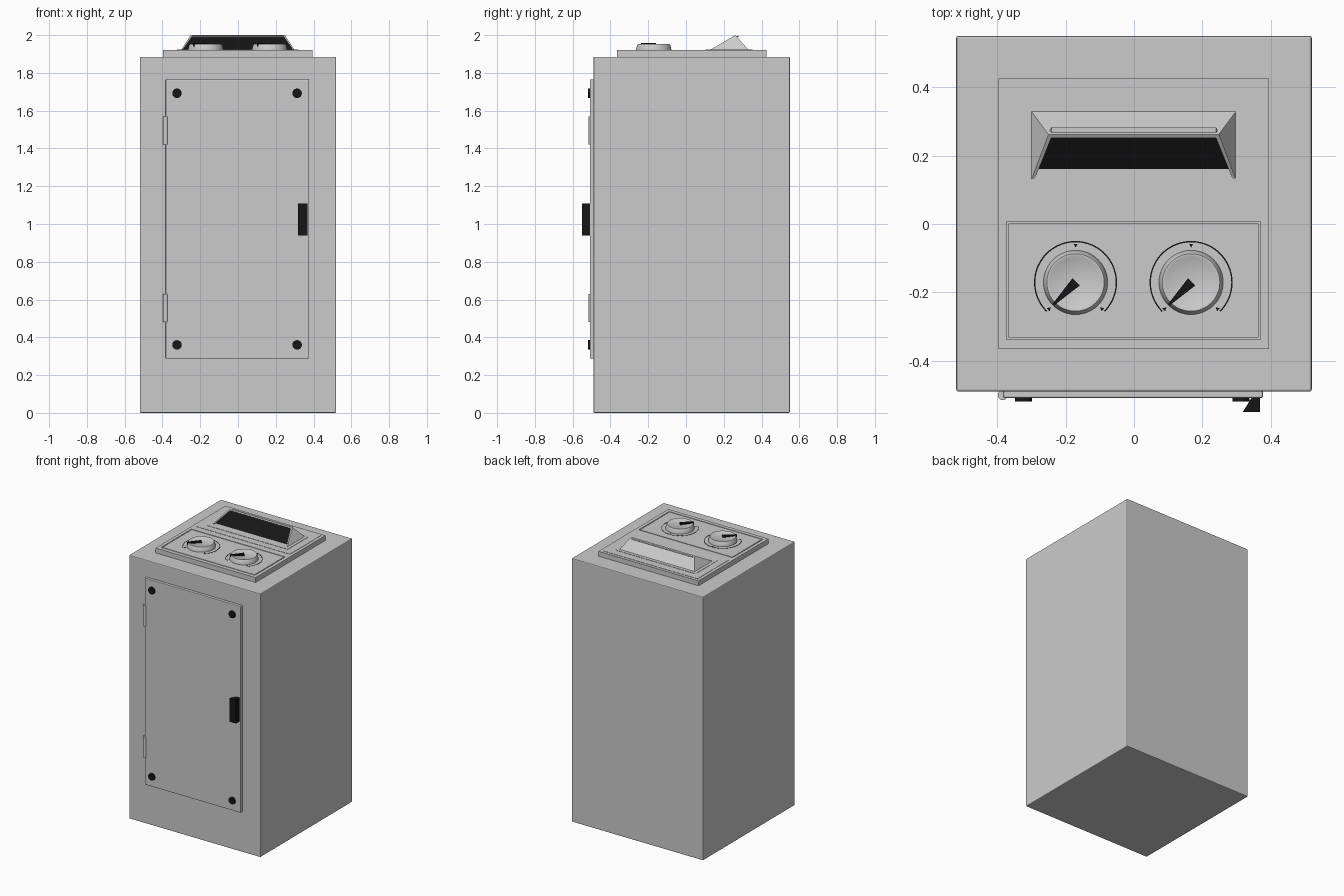
import bpy, bmesh, math
from mathutils import Vector

if "Cube" in bpy.data.objects:
    bpy.data.objects.remove(bpy.data.objects["Cube"])

black = bpy.data.materials.new("black")
black.diffuse_color = (0.008, 0.008, 0.008, 1)
black.use_nodes = True
black.node_tree.nodes["Principled BSDF"].inputs["Base Color"].default_value = black.diffuse_color


def finish(name, bm, mat=None, bevel=0, smooth=False):
    bmesh.ops.recalc_face_normals(bm, faces=bm.faces[:])
    me = bpy.data.meshes.new(name)
    bm.to_mesh(me)
    bm.free()
    ob = bpy.data.objects.new(name, me)
    bpy.context.collection.objects.link(ob)
    if mat:
        me.materials.append(mat)
    if bevel:
        m = ob.modifiers.new("bevel", 'BEVEL')
        m.width = bevel
        m.segments = 2
    if smooth:
        bpy.context.view_layer.objects.active = ob
        ob.select_set(True)
        bpy.ops.object.shade_smooth_by_angle(angle=math.radians(35))
        ob.select_set(False)
    return ob


def box(name, x0, x1, y0, y1, z0, z1, mat=None, bevel=0):
    bm = bmesh.new()
    bmesh.ops.create_cube(bm, size=1)
    for v in bm.verts:
        v.co = (x0 if v.co.x < 0 else x1, y0 if v.co.y < 0 else y1, z0 if v.co.z < 0 else z1)
    return finish(name, bm, mat, bevel)


def prism(name, pts, z0, z1, mat=None, bevel=0):
    bm = bmesh.new()
    f = bm.faces.new([bm.verts.new((x, y, z0)) for x, y in pts])
    ext = bmesh.ops.extrude_face_region(bm, geom=[f])
    for v in ext['geom']:
        if isinstance(v, bmesh.types.BMVert):
            v.co.z = z1
    return finish(name, bm, mat, bevel)


def lathe(name, profile, cx, cy, segs=48):
    bm = bmesh.new()
    vs = [bm.verts.new((cx + r, cy, z)) for r, z in profile]
    es = [bm.edges.new(p) for p in zip(vs, vs[1:])]
    bmesh.ops.spin(bm, geom=vs + es, cent=(cx, cy, 0), axis=(0, 0, 1),
                   angle=math.tau, steps=segs, use_merge=True)
    bmesh.ops.remove_doubles(bm, verts=bm.verts[:], dist=1e-5)
    return finish(name, bm, smooth=True)


# Cabinet body
box("cabinet", -0.52, 0.52, -0.49, 0.55, 0, 1.885, bevel=0.006)

# Door with hinges, bolts and handle
box("door", -0.383, 0.377, -0.509, -0.48, 0.287, 1.765, bevel=0.004)
for z in (0.555, 1.495):
    bm = bmesh.new()
    bmesh.ops.create_cone(bm, cap_ends=True, segments=24, radius1=0.014, radius2=0.014, depth=0.15)
    bmesh.ops.translate(bm, verts=bm.verts[:], vec=(-0.384, -0.501, z))
    finish("hinge", bm, smooth=True)
for x in (-0.323, 0.313):
    for z in (0.36, 1.692):
        bm = bmesh.new()
        bmesh.ops.create_cone(bm, cap_ends=True, segments=24, radius1=0.025, radius2=0.025, depth=0.02)
        for v in bm.verts:
            v.co = (x + v.co.x, -0.509 + v.co.z, z + v.co.y)
        finish("door_bolt", bm, black, smooth=True)
prism("door_handle", [(0.318, -0.55), (0.368, -0.55), (0.368, -0.505), (0.346, -0.505)],
      0.94, 1.109, black)

# Top console plate with a groove around the dial panel
plate = box("console_plate", -0.397, 0.395, -0.365, 0.425, 1.88, 1.92)
recess = box("recess_cutter", -0.373, 0.37, -0.338, 0.007, 1.908, 1.95)
recess.hide_render = True
recess.hide_set(True)
recess.display_type = 'WIRE'
cut = plate.modifiers.new("recess", 'BOOLEAN')
cut.operation = 'DIFFERENCE'
cut.object = recess
box("dial_panel", -0.367, 0.364, -0.332, 0.001, 1.90, 1.92)

# Display panel and chamfered bezel
box("display_panel", -0.375, 0.373, 0.054, 0.405, 1.91, 1.922)
prism("display_bezel", [(-0.322, 0.104), (0.32, 0.104), (0.32, 0.335), (0.304, 0.352),
                        (-0.306, 0.352), (-0.322, 0.335)], 1.91, 1.924)

# Display hood: wedge with a recessed black screen
bm = bmesh.new()
fl, fr, br, bl, tl, tr = [bm.verts.new(c) for c in (
    (-0.302, 0.124, 1.92), (0.3, 0.124, 1.92), (0.3, 0.332, 1.92), (-0.302, 0.332, 1.92),
    (-0.25, 0.262, 2.0), (0.248, 0.262, 2.0))]
for f in ((fl, bl, br, fr), (fr, br, tr), (br, bl, tl, tr), (bl, fl, tl)):
    bm.faces.new(f)
front = bm.faces.new((fl, fr, tr, tl))
bmesh.ops.recalc_face_normals(bm, faces=bm.faces[:])
bmesh.ops.inset_individual(bm, faces=[front], thickness=0.014)
screen = bmesh.ops.extrude_discrete_faces(bm, faces=[front])['faces'][0]
bmesh.ops.translate(bm, verts=screen.verts[:], vec=(0, 0.03, 0))
screen.material_index = 1
hood = finish("display_hood", bm)
hood.data.materials.append(None)
hood.data.materials.append(black)

# Dials: knob, pointer, scale arc and tick marks
for cx in (-0.171, 0.167):
    cy = -0.171
    lathe("knob", [(0.094, 1.915), (0.094, 1.922), (0.088, 1.946), (0.084, 1.952), (0.077, 1.952),
                   (0.071, 1.948), (0, 1.948)], cx, cy)
    u = Vector((-1, -1)).normalized()
    w = Vector((-u.y, u.x))
    c = Vector((cx, cy))
    prism("knob_pointer", [c - u * 0.002 + w * 0.015, c - u * 0.002 - w * 0.015,
                           c + u * 0.092 - w * 0.003, c + u * 0.092 + w * 0.003], 1.94, 1.957, black)
    arc = [math.radians(-45 + 270 * i / 54) for i in range(55)]
    ring = [(cx + r * math.cos(a), cy + r * math.sin(a))
            for r, seq in ((0.1215, arc), (0.1175, arc[::-1])) for a in seq]
    prism("scale_arc", ring, 1.919, 1.921, black)
    for deg in (-45, 90, 225):
        a = math.radians(deg)
        d = Vector((math.cos(a), math.sin(a)))
        n = Vector((-d.y, d.x))
        prism("scale_tick", [c + d * 0.102, c + d * 0.113 + n * 0.006, c + d * 0.113 - n * 0.006],
              1.919, 1.921, black)
